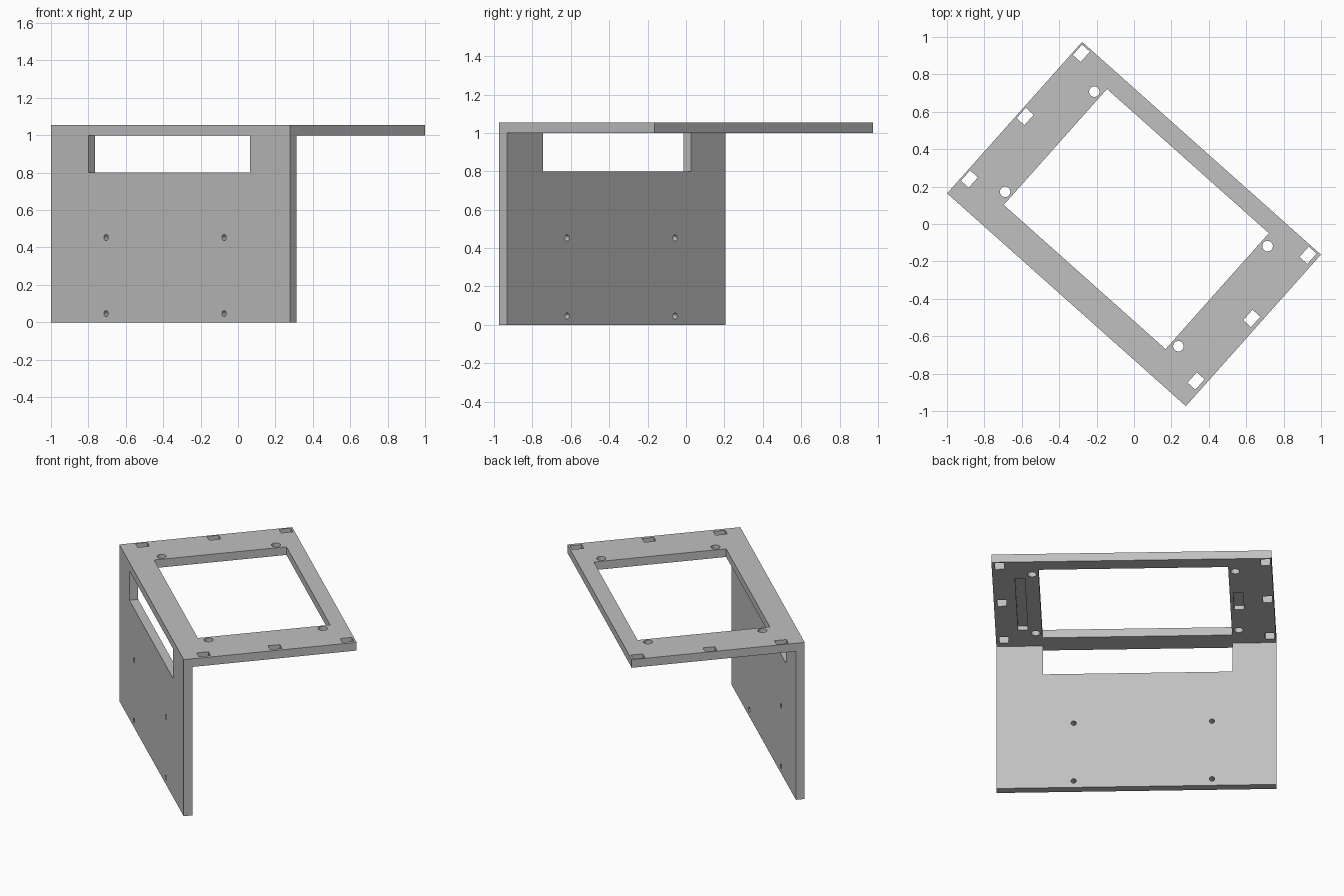
import bpy, bmesh, math
from mathutils import Matrix, Vector

cube = bpy.data.objects.get("Cube")
if cube:
    bpy.data.objects.remove(cube, do_unlink=True)

W, D, H, T = 1.71, 1.085, 1.055, 0.055   # width, depth, height, sheet thickness
TURN = math.radians(-41.7)
UNDER = 1.0                              # underside of the top plate
FRONT = -D / 2

grey = bpy.data.materials.new("plain_grey")
grey.use_nodes = True
colour = (0.53, 0.53, 0.53, 1)
grey.diffuse_color = colour
grey.node_tree.nodes["Principled BSDF"].inputs["Base Color"].default_value = colour


def add_object(name, bm):
    bmesh.ops.recalc_face_normals(bm, faces=bm.faces)
    mesh = bpy.data.meshes.new(name)
    bm.to_mesh(mesh)
    bm.free()
    obj = bpy.data.objects.new(name, mesh)
    bpy.context.collection.objects.link(obj)
    mesh.materials.append(grey)
    return obj


def box(bm, x0, x1, y0, y1, z0, z1):
    size = Matrix.Diagonal((x1 - x0, y1 - y0, z1 - z0, 1))
    mid = Vector((x0 + x1, y0 + y1, z0 + z1)) / 2
    bmesh.ops.create_cube(bm, size=1, matrix=Matrix.Translation(mid) @ size)


def rod(bm, centre, radius, length, tilt=0):
    m = Matrix.Translation(centre) @ Matrix.Rotation(tilt, 4, 'X')
    bmesh.ops.create_cone(bm, cap_ends=True, segments=32, radius1=radius,
                          radius2=radius, depth=length, matrix=m)


# L-shaped body: side profile extruded across the width
bm = bmesh.new()
profile = [(FRONT, 0), (FRONT + T, 0), (FRONT + T, UNDER),
           (D / 2, UNDER), (D / 2, H), (FRONT, H)]
face = bm.faces.new([bm.verts.new((-W / 2, y, z)) for y, z in profile])
ext = bmesh.ops.extrude_face_region(bm, geom=[face])
bmesh.ops.translate(bm, vec=(W, 0, 0),
                    verts=[v for v in ext["geom"] if isinstance(v, bmesh.types.BMVert)])
bracket = add_object("angled_mounting_bracket", bm)

# Openings
bm = bmesh.new()
left, right = -0.588, 0.571
box(bm, left, right, -0.387, 0.443, 0.97, 1.1)                  # top opening
box(bm, left, right, FRONT - 0.1, FRONT + T + 0.03, 0.8, UNDER)  # front window
for x in (-0.817, 0.806):                                       # edge slots
    for y in (-0.406, 0.042, 0.494):
        box(bm, x - 0.028, x + 0.028, y - 0.037, y + 0.037, 0.97, 1.1)
for x in (-0.629, 0.612):                                       # top round holes
    for y in (-0.33, 0.387):
        rod(bm, (x, y, 1.03), 0.028, 0.2)
for x in (-0.462, 0.383):                                       # front screw holes
    for z in (0.046, 0.453):
        rod(bm, (x, FRONT, z), 0.016, 0.3, math.pi / 2)
box(bm, 0.657, 0.717, -0.29, 0.34, 0.97, UNDER + 0.03)          # long pocket below
box(bm, -0.67, -0.61, -0.08, 0.13, 0.97, UNDER + 0.03)          # short pocket below
cutter = add_object("opening_cutter", bm)
cutter.hide_render = True

cut = bracket.modifiers.new("openings", 'BOOLEAN')
cut.operation = 'DIFFERENCE'
cut.solver = 'EXACT'
cut.object = cutter
bpy.ops.object.select_all(action='DESELECT')
bpy.context.view_layer.objects.active = bracket
bracket.select_set(True)
bpy.ops.object.modifier_apply(modifier=cut.name)
bpy.data.objects.remove(cutter, do_unlink=True)

# Turn the bracket and keep the hole walls smooth
bracket.data.transform(Matrix.Rotation(TURN, 4, 'Z'))
bpy.ops.object.shade_smooth_by_angle(angle=math.radians(30))
